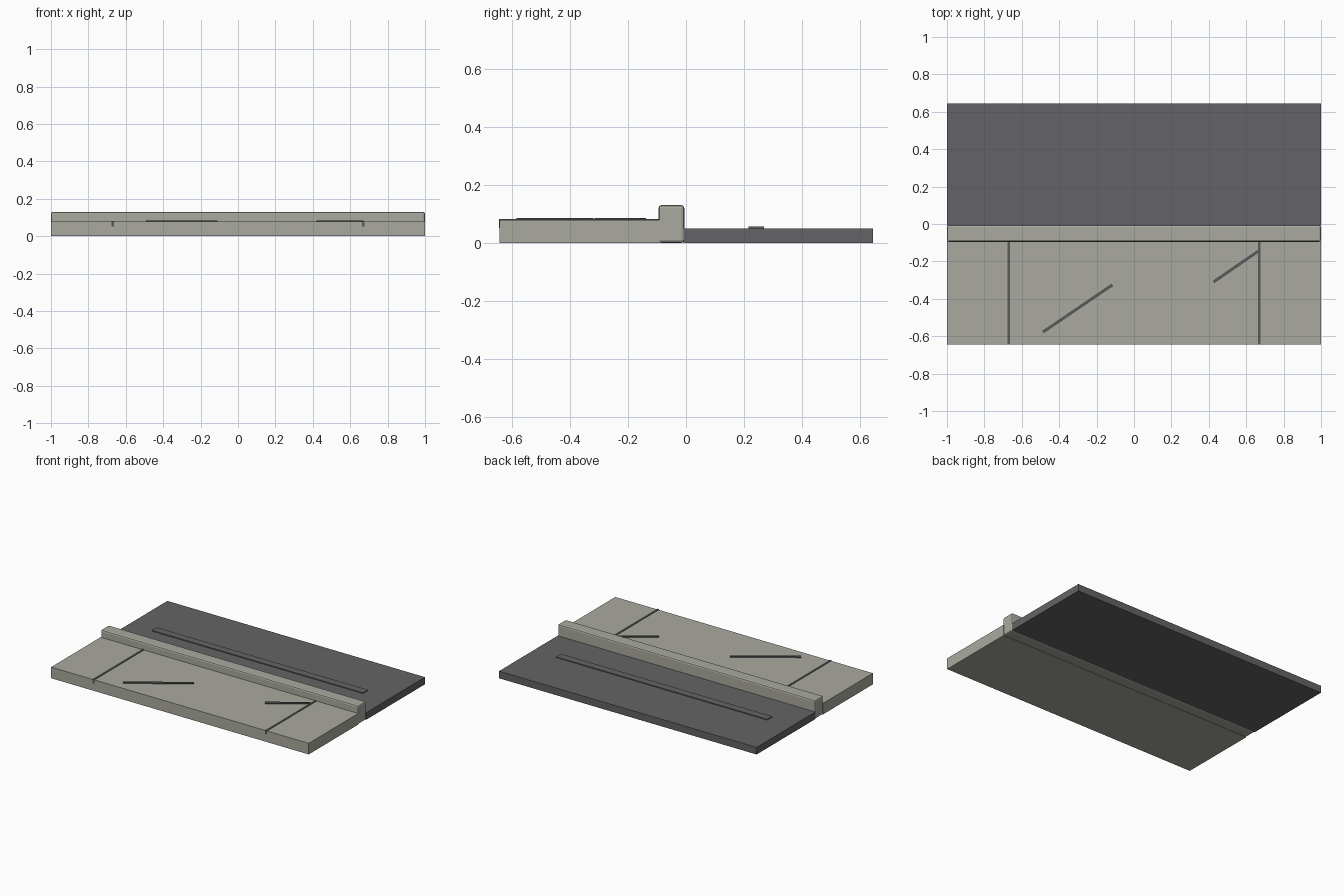
import bpy
import math

cube = bpy.data.objects.get("Cube")
if cube:
    bpy.data.objects.remove(cube, do_unlink=True)


def material(name, colour):
    mat = bpy.data.materials.new(name)
    mat.use_nodes = True
    rgba = (*colour, 1)
    mat.diffuse_color = rgba
    mat.node_tree.nodes["Principled BSDF"].inputs["Base Color"].default_value = rgba
    return mat


concrete = material("concrete", (0.40, 0.40, 0.35))
asphalt = material("asphalt", (0.127, 0.127, 0.133))
dark_gap = material("dark gap", (0.10, 0.10, 0.10))


def block(name, mat, x, y, z, angle=0):
    """Box from its (min, max) extents, optionally turned about z."""
    spans = (x, y, z)
    bpy.ops.mesh.primitive_cube_add(size=1, location=[sum(s) / 2 for s in spans])
    obj = bpy.context.object
    obj.name = name
    obj.scale = [s[1] - s[0] for s in spans]
    bpy.ops.object.transform_apply(location=False, rotation=False, scale=True)
    obj.rotation_euler.z = angle
    obj.data.materials.append(mat)
    return obj


def crack(name, start, end):
    """Thin diagonal strip between two points on the pavement."""
    dx, dy = end[0] - start[0], end[1] - start[1]
    cx, cy = (start[0] + end[0]) / 2, (start[1] + end[1]) / 2
    half = math.hypot(dx, dy) / 2
    block(name, dark_gap, (cx - half, cx + half), (cy - 0.008, cy + 0.008),
          (0.077, 0.085), math.atan2(dy, dx))


# Pavement slab and road
block("pavement", concrete, (-1, 1), (-0.644, -0.09), (0, 0.078))
block("road", asphalt, (-1, 1), (-0.008, 0.645), (0, 0.05))

# Kerb with softened edges
kerb = block("kerb", concrete, (-1, 1), (-0.095, -0.006), (0, 0.13))
bevel = kerb.modifiers.new("soft edges", "BEVEL")
bevel.width = 0.01
bevel.segments = 2

# Expansion joints in the pavement
for side, x in (("right", -0.67), ("left", 0.67)):
    block("joint_" + side, dark_gap, (x - 0.007, x + 0.007),
          (-0.645, -0.09), (0.052, 0.082))

# Surface cracks
crack("long_crack", (-0.487, -0.578), (-0.115, -0.325))
crack("short_crack", (0.425, -0.31), (0.665, -0.145))

# Raised strip along the road
block("road_strip", asphalt, (-0.82, 0.82), (0.216, 0.27), (0.048, 0.056))
